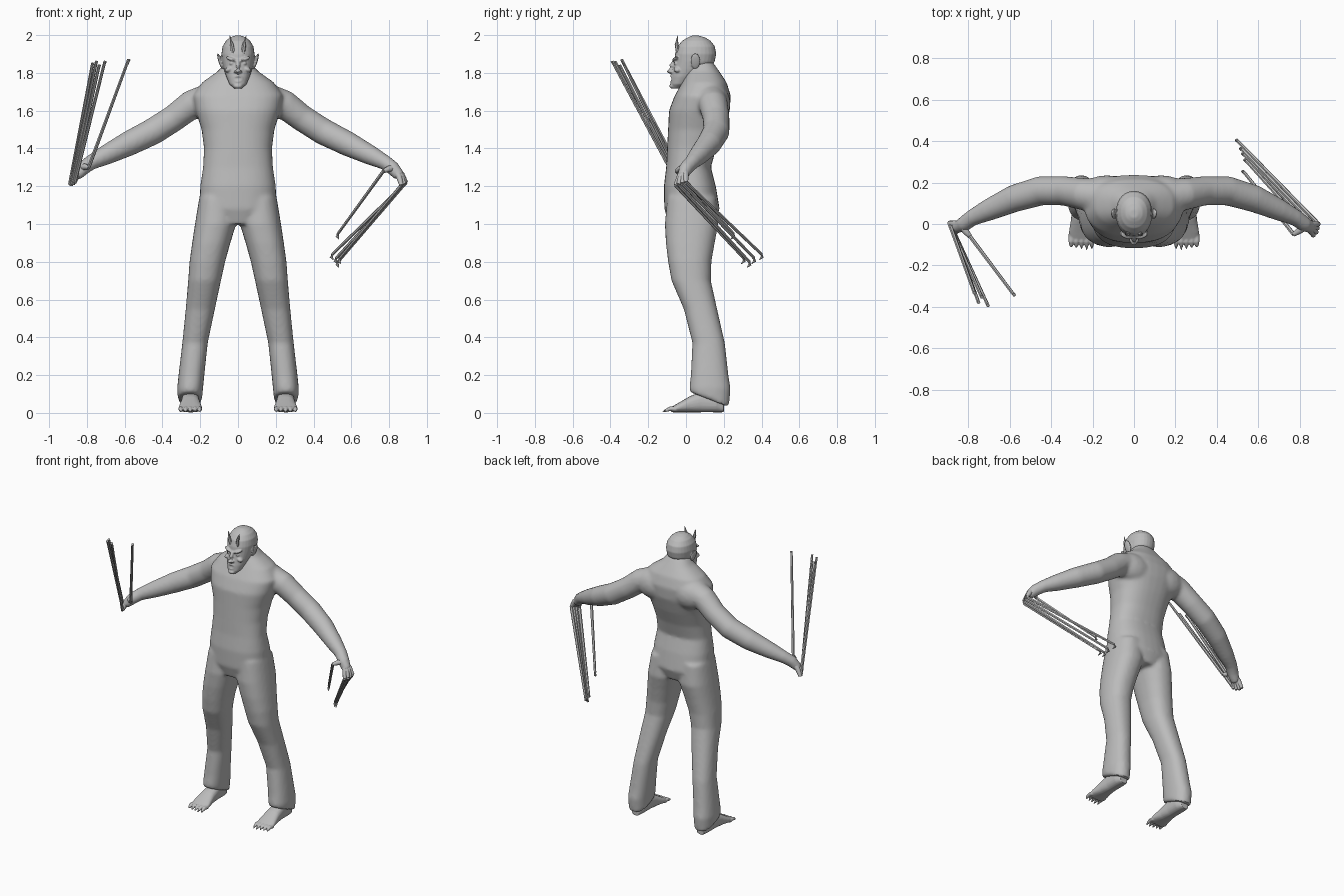
import bpy, bmesh, math
from mathutils import Vector, Matrix, Euler

cube = bpy.data.objects.get("Cube")
if cube:
    bpy.data.objects.remove(cube, do_unlink=True)

grey = bpy.data.materials.new("plain grey")
grey.use_nodes = True
grey.diffuse_color = (0.5, 0.5, 0.5, 1)
grey.node_tree.nodes["Principled BSDF"].inputs["Base Color"].default_value = (0.5, 0.5, 0.5, 1)


def loft(bm, rings, sides=24, power=2.0):
    """Skin rings given as (centre, half axis u, half axis v) and cap both ends."""
    def soft(v):
        return math.copysign(abs(v) ** (2 / power), v)
    loops = []
    for c, u, v in rings:
        angles = [math.tau * i / sides for i in range(sides)]
        loops.append([bm.verts.new(Vector(c) + Vector(u) * soft(math.cos(a))
                                   + Vector(v) * soft(math.sin(a))) for a in angles])
    for a, b in zip(loops, loops[1:]):
        for i in range(sides):
            j = (i + 1) % sides
            bm.faces.new((a[i], a[j], b[j], b[i]))
    bm.faces.new(loops[0][::-1])
    bm.faces.new(loops[-1])


def tube(bm, points, radii, sides=16):
    """Round tube through points, with a radius at each."""
    pts = [Vector(p) for p in points]
    rings = []
    for i, (p, r) in enumerate(zip(pts, radii)):
        t = pts[min(i + 1, len(pts) - 1)] - pts[max(i - 1, 0)]
        u = t.cross(Vector((0.1, 0.3, 1))).normalized()
        v = t.cross(u).normalized()
        rings.append((p, u * r, v * r))
    loft(bm, rings, sides)


def ball(bm, centre, size, turn=(0, 0, 0)):
    m = Matrix.LocRotScale(Vector(centre), Euler(turn), Vector(size))
    bmesh.ops.create_uvsphere(bm, u_segments=20, v_segments=12, radius=1, matrix=m)


def finish(bm, name, voxel=0, smooth=0, angle=40):
    """Turn the parts into one object, optionally fused into one skin."""
    bmesh.ops.recalc_face_normals(bm, faces=bm.faces)
    mesh = bpy.data.meshes.new(name)
    bm.to_mesh(mesh)
    bm.free()
    mesh.materials.append(grey)
    ob = bpy.data.objects.new(name, mesh)
    bpy.context.collection.objects.link(ob)
    bpy.ops.object.select_all(action='DESELECT')
    bpy.context.view_layer.objects.active = ob
    ob.select_set(True)
    if voxel:
        fuse = ob.modifiers.new("fuse", 'REMESH')
        fuse.mode = 'VOXEL'
        fuse.voxel_size = voxel
        soften = ob.modifiers.new("soften", 'SMOOTH')
        soften.factor = 0.5
        soften.iterations = smooth
        bpy.ops.object.modifier_apply(modifier="fuse")
        bpy.ops.object.modifier_apply(modifier="soften")
    bpy.ops.object.shade_smooth_by_angle(angle=math.radians(angle))
    return ob


# Body: torso, neck, trousers and arms fused together
body = bmesh.new()
torso = [  # height, half width, front, back
    (1.0, .12, -.09, .15), (1.08, .205, -.115, .178), (1.2, .2, -.117, .158),
    (1.3, .185, -.105, .132), (1.4, .18, -.1, .16), (1.5, .193, -.095, .2),
    (1.6, .225, -.09, .232), (1.68, .24, -.06, .237), (1.75, .19, -.02, .215),
    (1.81, .105, .01, .175), (1.86, .065, .02, .14)]
loft(body, [((0, (f + b) / 2, z), (w, 0, 0), (0, (b - f) / 2, 0))
            for z, w, f, b in torso], 32, 2.4)

leg = [  # height, outer, inner, front, back
    (1.14, .205, .01, -.1, .16), (1.0, .228, .01, -.112, .172), (.9, .243, .04, -.107, .152),
    (.8, .257, .068, -.095, .135), (.7, .264, .09, -.077, .132), (.55, .277, .122, -.012, .165),
    (.37, .295, .16, .034, .206), (.2, .315, .178, .025, .225), (.13, .322, .185, .018, .236),
    (.07, .318, .19, .022, .228)]
arm = [(.14, .13, 1.66), (.25, .145, 1.63), (.34, .16, 1.56), (.45, .16, 1.49),
       (.58, .122, 1.425), (.7, .068, 1.365), (.78, .03, 1.325), (.82, 0, 1.295), (.86, -.02, 1.25)]
arm_radii = [.09, .077, .071, .071, .066, .053, .04, .038, .028]
for s in (1, -1):
    loft(body, [((s * (o + i) / 2, (f + b) / 2, z), (s * (o - i) / 2, 0, 0),
                 (0, (b - f) / 2, -.04 if z < .1 else 0)) for z, o, i, f, b in leg], 24, 2.3)
    tube(body, [(s * x, y, z) for x, y, z in arm], arm_radii, 20)
    ball(body, (s * .13, .15, 1.64), (.14, .085, .1))
finish(body, "body", .011, 6)

# Head: skull, face, ears
head = bmesh.new()
skull = [  # height, half width, front, back
    (1.717, .02, -.074, -.035), (1.74, .045, -.08, .01), (1.78, .062, -.076, .06),
    (1.82, .075, -.07, .125), (1.86, .084, -.062, .152), (1.9, .088, -.058, .16),
    (1.94, .082, -.045, .153), (1.97, .064, -.02, .13), (1.988, .042, .01, .1), (1.997, .018, .03, .07)]
loft(head, [((0, (f + b) / 2, z), (w, 0, 0), (0, (b - f) / 2, 0))
            for z, w, f, b in skull], 28, 2.15)
tube(head, [(0, -.06, 1.865), (0, -.078, 1.835), (0, -.089, 1.81), (0, -.07, 1.798)],
     [.01, .012, .017, .01])
for s in (1, -1):
    ball(head, (s * .036, -.056, 1.873), (.032, .015, .009), (0, -s * .3, s * .3))
    ball(head, (s * .048, -.045, 1.818), (.022, .02, .014), (0, s * .4, 0))
    ball(head, (s * .033, -.052, 1.85), (.013, .012, .009))
    ball(head, (s * .014, -.079, 1.807), (.009, .01, .008))
    ball(head, (s * .095, .05, 1.862), (.009, .026, .044), (0, s * .3, 0))
mouth = [Vector((.021 * math.cos(a), -.078 + .01 * abs(math.cos(a)), 1.768 + .016 * math.sin(a)))
         for a in [math.tau * i / 16 for i in range(17)]]
tube(head, mouth, [.007] * 17, 8)
ball(head, (0, -.07, 1.73), (.024, .018, .014))
finish(head, "head", .0045, 2)

# Forehead horns
horns = bmesh.new()
for s in (1, -1):
    tube(horns, [(s * .025, -.04, 1.9), (s * .033, -.05, 1.95), (s * .043, -.044, 1.997)],
         [.012, .01, .001], 6)
finish(horns, "forehead_horns")

# Feet with pointed toes
for s, side in ((1, "left"), (-1, "right")):
    foot = bmesh.new()
    sole = [(.2, .03, .05), (.16, .045, .1), (.08, .047, .11), (.02, .052, .085),
            (-.04, .062, .05), (-.075, .058, .03)]  # depth, half width, height
    loft(foot, [((s * .252, y, h / 2 + .003), (w, 0, 0), (0, 0, h / 2)) for y, w, h in sole], 20, 2.4)
    for i in range(5):
        x = s * (.203 + .025 * i)
        tip = -.128 + .006 * abs(i - 1)
        tube(foot, [(x, -.05, .02), (x, -.085, .022), (x, -.105, .013), (x, tip, .004)],
             [.014, .013, .009, .002], 8)
    finish(foot, side + "_foot", .005, 2)

# Fingers, each drawn out into a long thin blade with a hooked tip
reach = {
    "left": (1, [((.77, -.05, 1.28), (.53, .25, .95)), ((.89, 0, 1.22), (.5, .4, .84)),
                 ((.885, -.02, 1.215), (.52, .36, .82)), ((.88, -.04, 1.21), (.53, .335, .8)),
                 ((.865, -.055, 1.205), (.54, .305, .82))]),
    "right": (-1, [((-.79, -.06, 1.3), (-.58, -.34, 1.87)), ((-.89, .005, 1.21), (-.77, -.33, 1.85)),
                   ((-.885, -.01, 1.205), (-.75, -.375, 1.86)), ((-.875, -.03, 1.21), (-.735, -.35, 1.84)),
                   ((-.865, -.045, 1.22), (-.705, -.39, 1.86))])}
for side, (s, claws) in reach.items():
    fingers, blades = bmesh.new(), bmesh.new()
    for start, end in claws:
        a, b = Vector(start), Vector(end)
        palm = Vector((s * .825, -.005, 1.295))
        tube(fingers, [palm, palm.lerp(a, .55) + Vector((s * .006, 0, .006)), a], [.022, .017, .011], 10)
        hook = Vector((s * .004, -.012 * s, -.03))
        tube(blades, [a, a.lerp(b, .5), b, b + (b - a).normalized() * .012 + hook * .3, b + hook],
             [.01, .009, .008, .009, .002], 6)
    finish(fingers, side + "_fingers")
    finish(blades, side + "_claws", angle=30)
